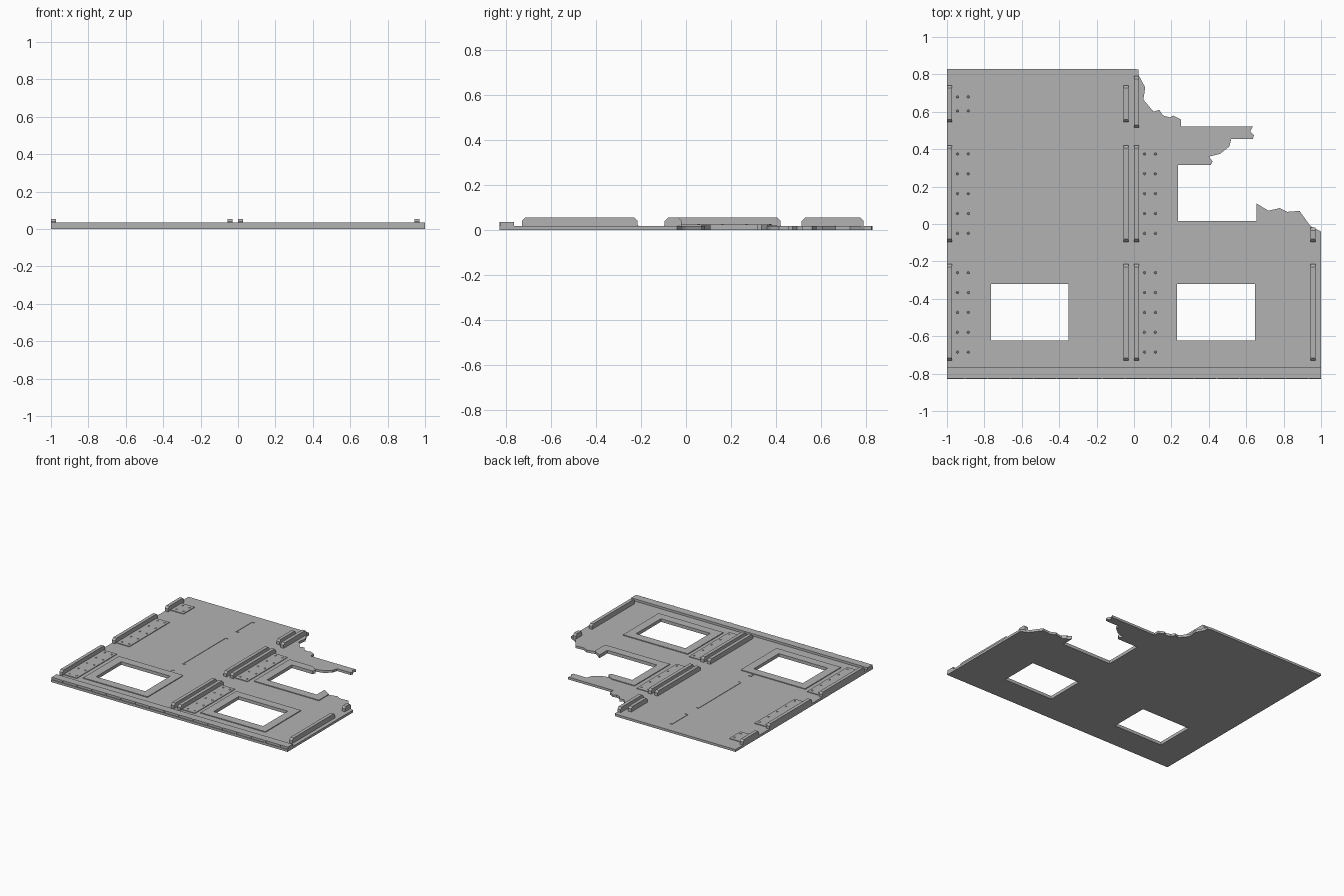
import bpy, bmesh

if "Cube" in bpy.data.objects:
    bpy.data.objects.remove(bpy.data.objects["Cube"])

stone = bpy.data.materials.new("stone_grey")
stone.diffuse_color = (0.45, 0.45, 0.45, 1)
stone.use_nodes = True
stone.node_tree.nodes["Principled BSDF"].inputs["Base Color"].default_value = stone.diffuse_color
BASE = 0.018


def finish(bm, name):
    bmesh.ops.recalc_face_normals(bm, faces=bm.faces[:])
    me = bpy.data.meshes.new(name)
    bm.to_mesh(me)
    bm.free()
    ob = bpy.data.objects.new(name, me)
    me.materials.append(stone)
    bpy.context.collection.objects.link(ob)
    return ob


def slab(name, loops, z0, z1):
    """Flat plate from an outer loop and optional hole loops."""
    bm = bmesh.new()
    edges = []
    for loop in loops:
        vs = [bm.verts.new((x, y, z0)) for x, y in loop]
        edges += [bm.edges.new((vs[i - 1], vs[i])) for i in range(len(vs))]
    bmesh.ops.triangle_fill(bm, edges=edges, use_beauty=True)
    ext = bmesh.ops.extrude_face_region(bm, geom=bm.faces[:], use_keep_orig=True)
    for v in ext["geom"]:
        if isinstance(v, bmesh.types.BMVert):
            v.co.z = z1
    return finish(bm, name)


def rect(x0, x1, y0, y1):
    return [(x0, y0), (x1, y0), (x1, y1), (x0, y1)]


def rib(name, x0, x1, y0, y1, top=0.055, c=0.014):
    """Raised bar with chamfered ends, drawn as a side profile."""
    prof = [(y0, BASE - 0.004), (y1, BASE - 0.004), (y1, top - c), (y1 - c, top),
            (y0 + c, top), (y0, top - c)]
    bm = bmesh.new()
    a = [bm.verts.new((x0, y, z)) for y, z in prof]
    b = [bm.verts.new((x1, y, z)) for y, z in prof]
    bm.faces.new(a)
    bm.faces.new(b)
    for i in range(len(prof)):
        bm.faces.new((a[i - 1], a[i], b[i], b[i - 1]))
    return finish(bm, name)


def rivets(name, points, z, r=0.007, h=0.004):
    bm = bmesh.new()
    for x, y in points:
        res = bmesh.ops.create_cone(bm, cap_ends=True, segments=8,
                                    radius1=r, radius2=r * 0.6, depth=h)
        bmesh.ops.translate(bm, verts=res["verts"], vec=(x, y, z + h / 2))
    return finish(bm, name)


# Broken wall panel with two whole windows and one broken window
broken_edge = [
    (1, -.04), (.95, -.015), (.935, 0), (.885, .07), (.82, .065), (.78, .085),
    (.715, .07), (.655, .11), (.655, .015), (.235, .015), (.235, .315),
    (.41, .315), (.42, .335), (.40, .36), (.46, .375), (.51, .415), (.52, .455),
    (.635, .455), (.642, .475), (.622, .495), (.635, .52), (.25, .52),
    (.25, .56), (.21, .58), (.19, .57), (.155, .58), (.135, .61), (.105, .60),
    (.05, .665), (.06, .73), (.025, .795), (.025, .825), (0, .83)]
outline = [(-1, -.83), (1, -.83)] + broken_edge + [(-1, .83)]
windows = {"left": (-.765, -.35, -.622, -.32), "right": (.23, .648, -.622, -.322)}
slab("wall_panel", [outline] + [rect(*w) for w in windows.values()], 0, BASE)

# Raised frames around the windows
FRAME = 0.024
for side, (x0, x1, y0, y1) in windows.items():
    f = 0.065
    slab(side + "_window_frame",
         [rect(x0 - f, x1 + f, y0 - f, y1 + f), rect(x0, x1, y0, y1)],
         BASE - 0.002, FRAME)
slab("broken_window_frame", [[
    (.17, -.05), (.72, -.05), (.72, .07), (.655, .11), (.655, .015),
    (.235, .015), (.235, .315), (.41, .315), (.42, .335), (.40, .36),
    (.36, .38), (.17, .38)]], BASE - 0.002, FRAME)

# Base ledge along the front with block joints
slab("base_ledge", [rect(-1, 1, -.825, -.765)], 0, 0.035)
for i in range(16):
    x = -.905 + i * 0.1225
    slab("ledge_joint", [rect(x - .003, x + .003, -.83, -.824)], 0, 0.035)

# Upright ribs
LOW, MID = (-.73, -.215), (-.095, .42)
layout = {-1.0: [LOW, MID, (.545, .74)], -.055: [LOW, MID, (.545, .74)],
          0.0: [LOW, MID, (.515, .79)], .945: [LOW, (-.095, -.02)]}
for x, spans in layout.items():
    for y0, y1 in spans:
        rib("rib", x, x + .026, y0, y1)

# Riveted plates beside the ribs
PLATE = 0.023
for x in (-.974, .026):
    for y0, y1 in (LOW, MID, (.56, .725)):
        if x > 0 and y0 > .5:
            continue
        w = .11
        slab("rivet_plate", [rect(x, x + w, y0 + .015, y1 - .015)], BASE - .002, PLATE)
        n = 5 if y1 - y0 > .3 else 2
        step = (y1 - y0 - .09) / (n - 1)
        rivets("plate_rivets", [(x + dx, y0 + .045 + i * step)
                                for i in range(n) for dx in (.03, .088)], PLATE)

# Thin seams on the panel
for y0, y1 in ((-.25, -.215), MID, (.55, .74)):
    slab("panel_seam", [rect(-.403, -.397, y0, y1)], BASE - .002, BASE + .003)
    for y in (y0, y1):
        slab("seam_end", [rect(-.403, -.38, y - .003, y + .003)], BASE - .002, BASE + .003)
